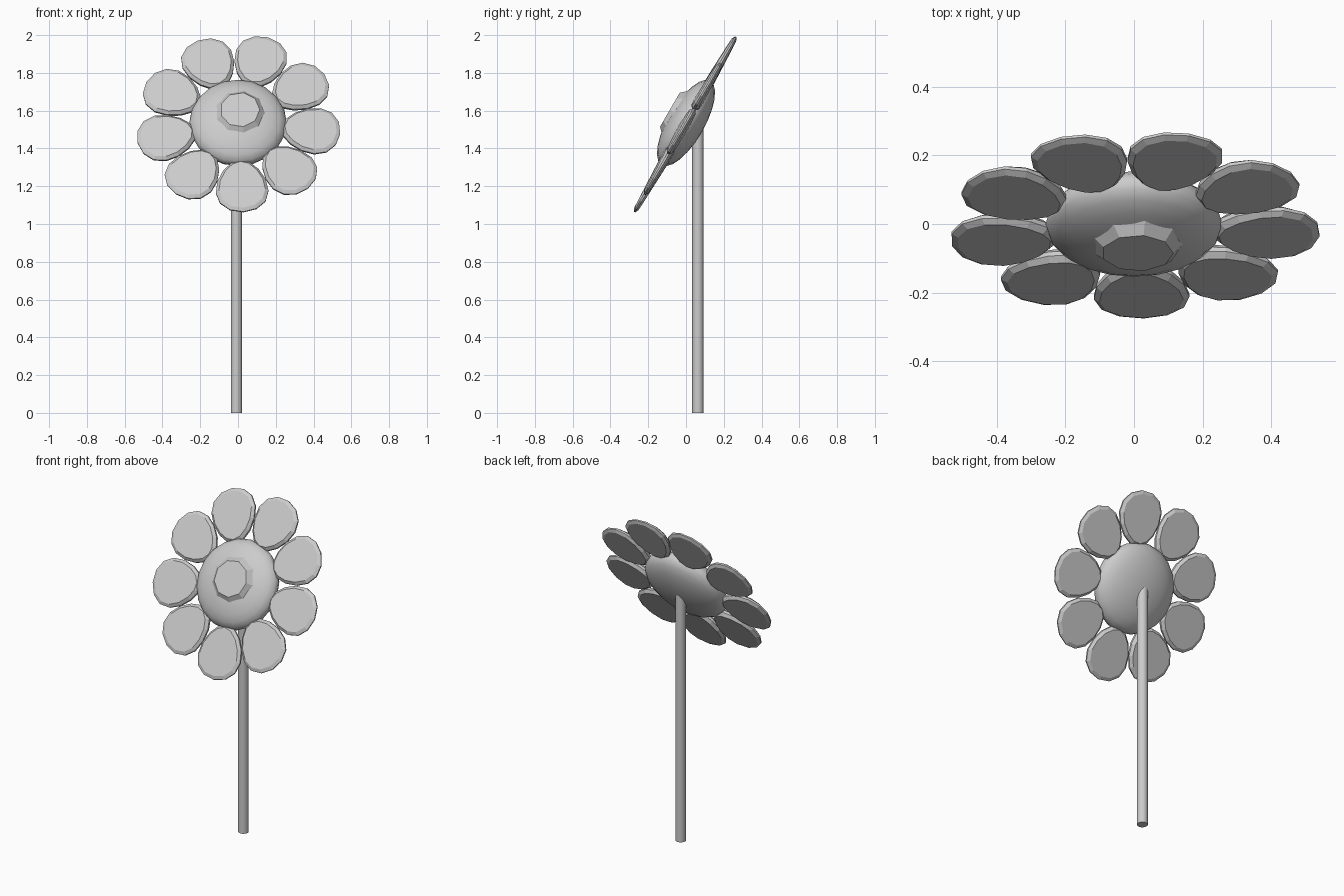
import bpy, bmesh, math
from mathutils import Matrix, Vector

if "Cube" in bpy.data.objects:
    bpy.data.objects.remove(bpy.data.objects["Cube"])

# Head frame: disc in local XY, leaning back 30 degrees, facing -y and up
HEAD = Matrix.Translation((0, 0, 1.535)) @ Matrix.Rotation(math.radians(60), 4, 'X')


def finish(name, bm, matrix, smooth_angle=None):
    bmesh.ops.recalc_face_normals(bm, faces=bm.faces)
    mesh = bpy.data.meshes.new(name)
    bm.to_mesh(mesh)
    bm.free()
    mesh.transform(matrix)
    ob = bpy.data.objects.new(name, mesh)
    bpy.context.collection.objects.link(ob)
    if smooth_angle:
        bpy.ops.object.select_all(action='DESELECT')
        ob.select_set(True)
        bpy.context.view_layer.objects.active = ob
        bpy.ops.object.shade_smooth_by_angle(angle=math.radians(smooth_angle))
    return ob


def loft(rings):
    """Closed solid through a list of equally long point rings."""
    bm = bmesh.new()
    vs = [[bm.verts.new(p) for p in ring] for ring in rings]
    n = len(vs[0])
    for a, b in zip(vs, vs[1:]):
        for i in range(n):
            j = (i + 1) % n
            bm.faces.new((a[i], a[j], b[j], b[i]))
    bm.faces.new(vs[0][::-1])
    bm.faces.new(vs[-1])
    return bm


def petal_ring(scale, side, n=14):
    """Egg outline pointing along +X, thinner towards its tip."""
    pts = []
    for i in range(n):
        t = 2 * math.pi * i / n
        c, s = math.cos(t), math.sin(t)
        pts.append(Vector((0.388 + 0.157 * scale * c,
                           0.137 * scale * s * (1 + 0.2 * c),
                           side * (0.019 - 0.006 * c))))
    return pts


def circle(r, z, n, cx=0, cy=0):
    return [Vector((cx + r * math.cos(2 * math.pi * i / n),
                    cy + r * math.sin(2 * math.pi * i / n), z)) for i in range(n)]


# Stem
finish("stem", loft([circle(0.03, 0, 16), circle(0.03, 1.54, 16)]),
       Matrix.Translation((-0.008, 0.063, 0)), 40)

# Flattened round hub
bm = bmesh.new()
bmesh.ops.create_uvsphere(bm, u_segments=20, v_segments=12, radius=1)
bmesh.ops.scale(bm, vec=(0.258, 0.258, 0.097), verts=bm.verts)
finish("flower_hub", bm, HEAD, 60)

# Raised faceted button on the front of the hub
finish("hub_button", loft([circle(0.14, 0.03, 9, 0.008, 0.015),
                           circle(0.14, 0.074, 9, 0.008, 0.015),
                           circle(0.105, 0.109, 9, 0.01, 0.018)]), HEAD)

# Nine petals with bevelled rims
for k in range(9):
    spin = Matrix.Rotation(math.radians(-87 + 40 * k), 4, 'Z')
    rings = [petal_ring(0.88, -1), petal_ring(1, -0.3),
             petal_ring(1, 0.3), petal_ring(0.88, 1)]
    finish(f"petal_{k + 1}", loft(rings), HEAD @ spin)
